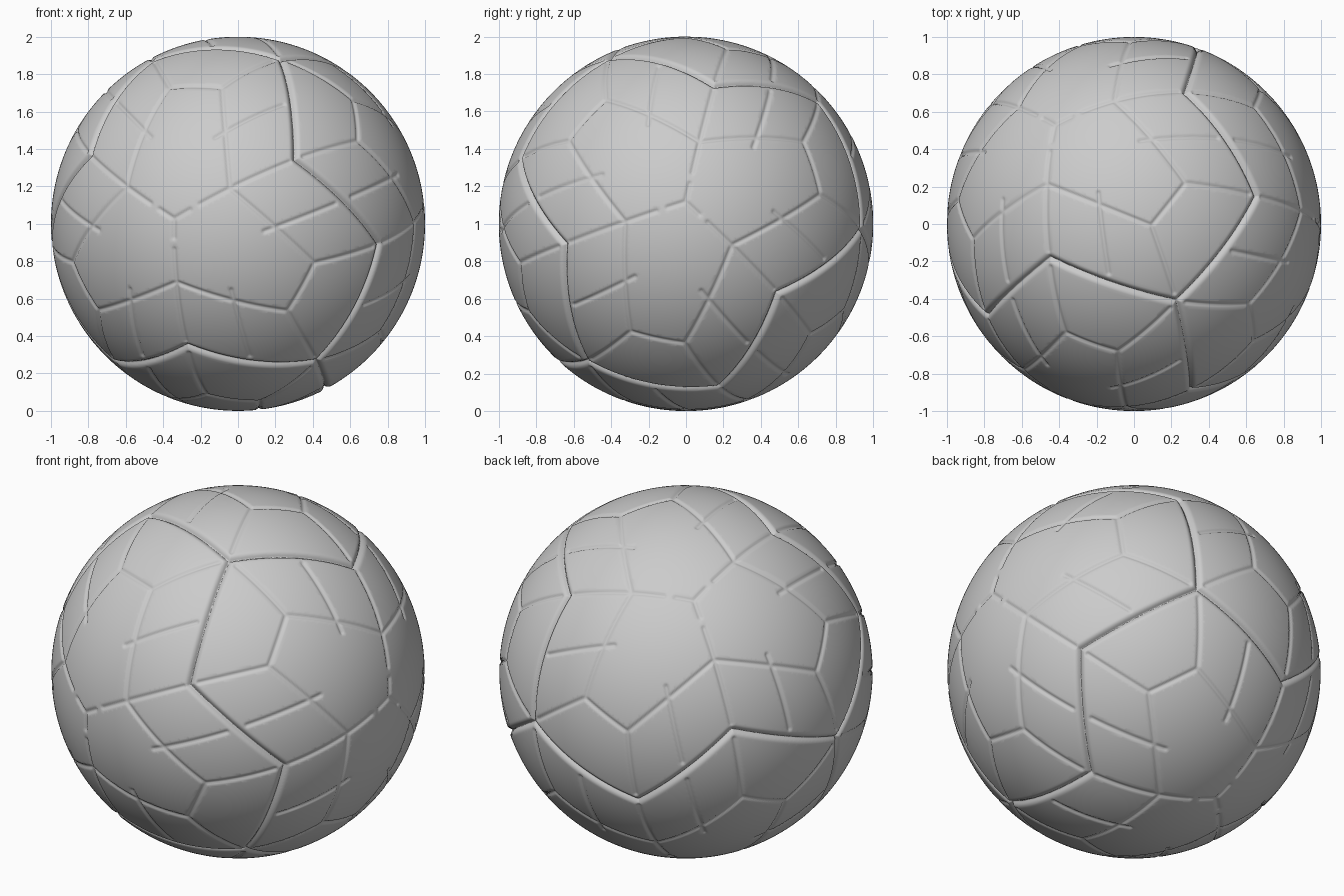
import bpy, bmesh, math
from mathutils import Vector, Matrix, Quaternion
from mathutils.kdtree import KDTree

if "Cube" in bpy.data.objects:
    bpy.data.objects.remove(bpy.data.objects["Cube"])

# Tetrahedral frame: three two-fold axes and the centre of one panel
X = Vector((0.564, -0.816, 0.126)).normalized()
Y = Vector((-0.665, -0.35, 0.66))
Y = (Y - X * Y.dot(X)).normalized()
Z = X.cross(Y)
A = (X + Y + Z).normalized()
R = Vector((0.94, -0.34, 0))
R = (R - A * R.dot(A)).normalized()
U = A.cross(R)


def polar(theta, phi):
    """Point on the unit sphere, in degrees around the panel centre."""
    t, p = math.radians(theta), math.radians(phi)
    return A * math.cos(t) + (R * math.cos(p) + U * math.sin(p)) * math.sin(t)


def arc(a, b, trim=0.0, step=0.003):
    """Sampled great-circle arc, shortened by trim degrees at its end."""
    ang = a.angle(b)
    end = 1 - math.radians(trim) / ang
    n = max(2, int(ang * end / step))
    return [a.slerp(b, end * i / n) for i in range(n + 1)]


# Key points of one third of a panel
corner_1 = (X + Y - Z).normalized()
corner_2 = (X - Y + Z).normalized()
K1 = polar(42.3, 28.8)
K2 = Quaternion(X, math.pi) @ K1
V, V2 = polar(19.7, 29.2), polar(19.7, -90.8)
P, Q = polar(46.4, -18.4), polar(46.4, -42.1)

seam = arc(X, K1) + arc(K1, corner_1)
crease = (arc(A, polar(5.8, 29.2)) + arc(polar(9.3, 29.2), V)
          + arc(V, P) + arc(P, Q) + arc(Q, V2)
          + arc(V, K1, 1.8) + arc(P, K2, 3) + arc(Q, corner_2, 3)
          + arc(polar(28.3, -7.8), polar(51.6, 6.6))
          + arc(polar(28.3, -53), polar(51.6, -67.6)))

# Twelve rotations copy the pattern over the whole ball
turns = [Quaternion(ax, ang) @ Quaternion(A, math.tau * k / 3)
         for ax, ang in ((X, 0), (X, math.pi), (Y, math.pi), (Z, math.pi))
         for k in range(3)]


def make_tree(points):
    tree = KDTree(len(points) * len(turns))
    for i, q in enumerate(turns):
        for j, p in enumerate(points):
            tree.insert(q @ p, i * len(points) + j)
    tree.balance()
    return tree


seam_tree, crease_tree = make_tree(seam), make_tree(crease)


def dist(tree, co):
    return tree.find(co)[2]


def refine(bm, near):
    """Split the triangles close to a groove."""
    close = {v for v in bm.verts if near(v.co)}
    edges = {e for f in bm.faces if any(v in close for v in f.verts) for e in f.edges}
    bmesh.ops.subdivide_edges(bm, edges=list(edges), cuts=1, use_grid_fill=True)
    for v in bm.verts:
        v.co.normalize()


# Ball sphere, finer around grooves
bm = bmesh.new()
bmesh.ops.create_icosphere(bm, subdivisions=7, radius=1)
for v in bm.verts:
    v.co.normalize()
refine(bm, lambda c: dist(seam_tree, c) < 0.03 or dist(crease_tree, c) < 0.016)
refine(bm, lambda c: dist(seam_tree, c) < 0.012)

# Press in the deep seams and the shallow creases
SEAM_W, SEAM_D, CREASE_W, CREASE_D = 0.032, 0.024, 0.018, 0.009
for v in bm.verts:
    s = dist(seam_tree, v.co) / SEAM_W
    c = dist(crease_tree, v.co) / CREASE_W
    depth = max(SEAM_D * (1 - s) ** 2 if s < 1 else 0,
                CREASE_D * (1 - c * c) ** 2 if c < 1 else 0)
    v.co *= 1 - depth
bmesh.ops.triangulate(bm, faces=[f for f in bm.faces if len(f.verts) > 3])
bmesh.ops.translate(bm, verts=bm.verts, vec=(0, 0, 1))
for f in bm.faces:
    f.smooth = True

mesh = bpy.data.meshes.new("ball")
bm.to_mesh(mesh)
bm.free()
ball = bpy.data.objects.new("ball", mesh)
bpy.context.collection.objects.link(ball)
